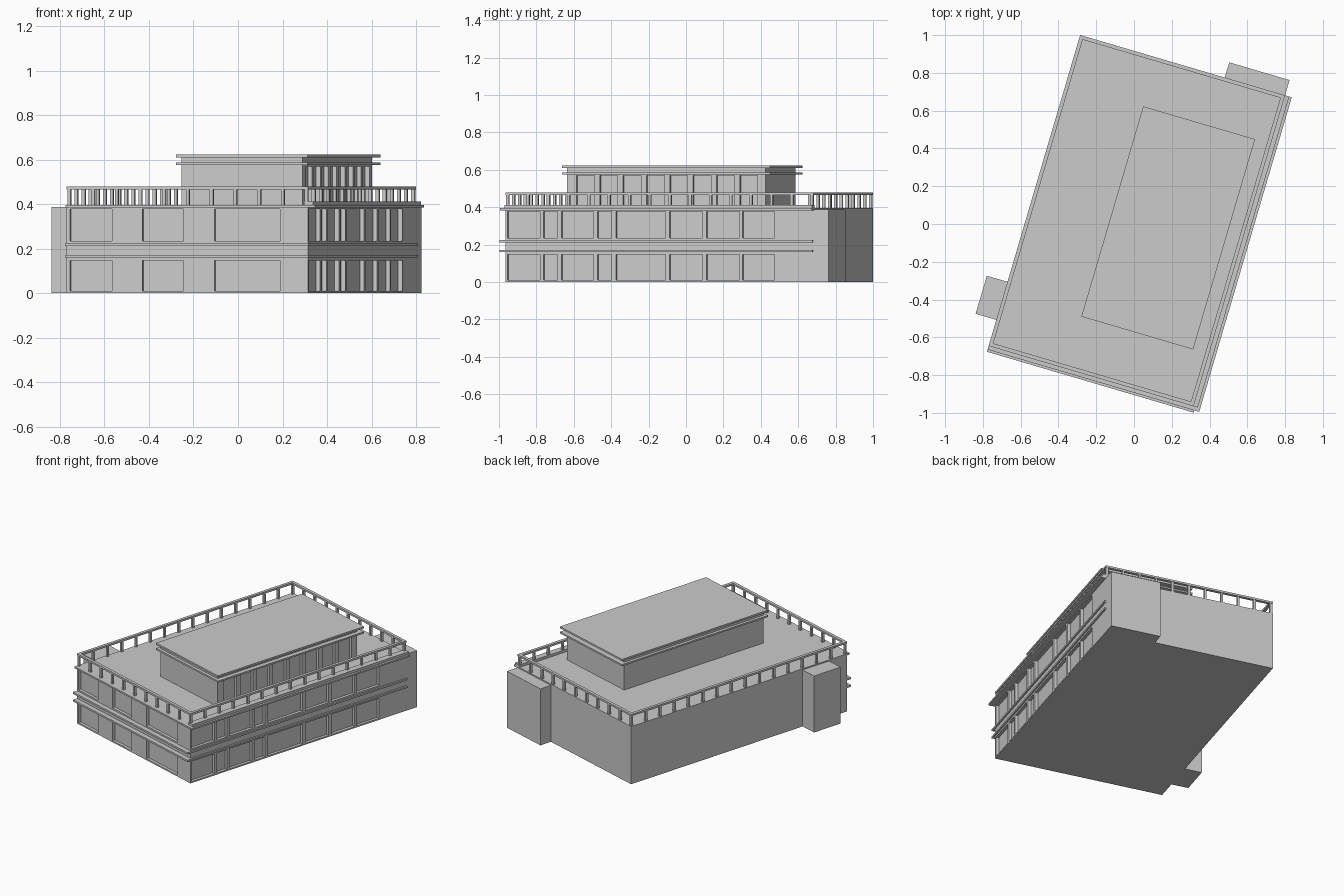
import bpy, bmesh, math
from mathutils import Matrix, Vector

if "Cube" in bpy.data.objects:
    bpy.data.objects.remove(bpy.data.objects["Cube"], do_unlink=True)

# One wall colour for the whole building
grey = bpy.data.materials.new("wall_grey")
grey.use_nodes = True
grey.diffuse_color = (0.6, 0.6, 0.6, 1)
grey.node_tree.nodes["Principled BSDF"].inputs["Base Color"].default_value = (0.6, 0.6, 0.6, 1)

# The building is turned on its plot; parts are laid out in its own axes
FRAME = Matrix.Translation((0.03, 0.003, 0)) @ Matrix.Rotation(math.radians(-16.4), 4, 'Z')


def boxes(name, spans):
    """One object made of boxes, each given as (x0, x1, y0, y1, z0, z1)."""
    bm = bmesh.new()
    for x0, x1, y0, y1, z0, z1 in spans:
        size = Matrix.Diagonal((x1 - x0, y1 - y0, z1 - z0, 1))
        mid = Matrix.Translation(((x0 + x1) / 2, (y0 + y1) / 2, (z0 + z1) / 2))
        bmesh.ops.create_cube(bm, size=1, matrix=mid @ size)
    mesh = bpy.data.meshes.new(name)
    bm.to_mesh(mesh)
    bm.free()
    mesh.materials.append(grey)
    obj = bpy.data.objects.new(name, mesh)
    bpy.context.collection.objects.link(obj)
    obj.matrix_world = FRAME
    return obj


def recess(wall, spans):
    """Cut shallow window recesses into a wall block."""
    cutter = boxes("window_cutter", spans)
    cutter.hide_render = True
    mod = wall.modifiers.new("windows", 'BOOLEAN')
    mod.operation = 'DIFFERENCE'
    mod.solver = 'EXACT'
    mod.object = cutter
    bpy.context.view_layer.objects.active = wall
    bpy.ops.object.modifier_apply(modifier=mod.name)
    bpy.data.objects.remove(cutter, do_unlink=True)


# Main block extents
L, R, F, B = -0.584, 0.547, -0.848, 0.868
ROOF = 0.39
DEPTH = 0.02
OUT = 0.05

# Main block with two storeys of windows on the front and right walls
body = boxes("main_block", [(L, R, F, B, 0, ROOF)])
front_windows = [(-0.569, -0.371), (-0.23, -0.038), (0.108, 0.416)]
side_windows = [(-0.838, -0.656), (-0.637, -0.559), (-0.537, -0.359), (-0.336, -0.257),
                (-0.232, 0.043), (0.066, 0.249), (0.272, 0.456), (0.472, 0.65)]
cuts = []
for z0, z1 in ((0.01, 0.147), (0.235, 0.377)):
    cuts += [(a, b, F - OUT, F + DEPTH, z0, z1) for a, b in front_windows]
    cuts += [(R - DEPTH, R + OUT, a, b, z0, z1) for a, b in side_windows]
recess(body, cuts)

# Stair blocks on the back and left walls
boxes("back_block", [(0.214, R, B - 0.01, 0.952, 0, 0.387)])
boxes("left_block", [(-0.698, L + 0.01, -0.704, -0.494, 0, 0.387)])

# Ledges between the storeys and the roof slab, overhanging front and right
E = 0.001
for name, z0, z1 in (("lower_ledge", 0.16, 0.172), ("upper_ledge", 0.212, 0.224)):
    boxes(name, [(L + E, 0.557, -0.88, B - E, z0, z1)])
boxes("roof_slab", [(L, 0.584, -0.868, B, 0.384, 0.395)])
boxes("roof_curb", [(R - 0.02, 0.57, F, B, 0.39, 0.412)])

# Roof railing: a top rail on evenly spaced posts
W = 0.02
T0, T1 = 0.465, 0.478
boxes("top_rail", [(L, R, F, F + W, T0, T1), (L, R, B - W, B, T0, T1),
                   (L, L + W, F + W, B - W, T0, T1), (R - W, R, F + W, B - W, T0, T1)])
h = 0.0075
posts = []
xl, xr, yf, yb = L + W / 2, R - W / 2, F + W / 2, B - W / 2
for i in range(11):
    x = xl + (xr - xl) * i / 10
    posts += [(x, yf), (x, yb)]
for i in range(1, 15):
    y = yf + (yb - yf) * i / 15
    posts += [(xl, y), (xr, y)]
boxes("rail_posts", [(x - h, x + h, y - h, y + h, ROOF, T0 + E) for x, y in posts])

# Penthouse with a row of tall windows on the right
PR = 0.43
penthouse = boxes("penthouse", [(-0.137, PR, -0.54, 0.567, ROOF - 0.005, 0.615)])
recess(penthouse, [(PR - DEPTH, PR + OUT, y, y + 0.1, 0.4, 0.57)
                   for y in (-0.487 + 0.13 * i for i in range(8))])
for name, z0, z1 in (("penthouse_eave", 0.575, 0.586), ("penthouse_roof", 0.61, 0.622)):
    boxes(name, [(-0.157, 0.46, -0.56, 0.6, z0, z1)])
